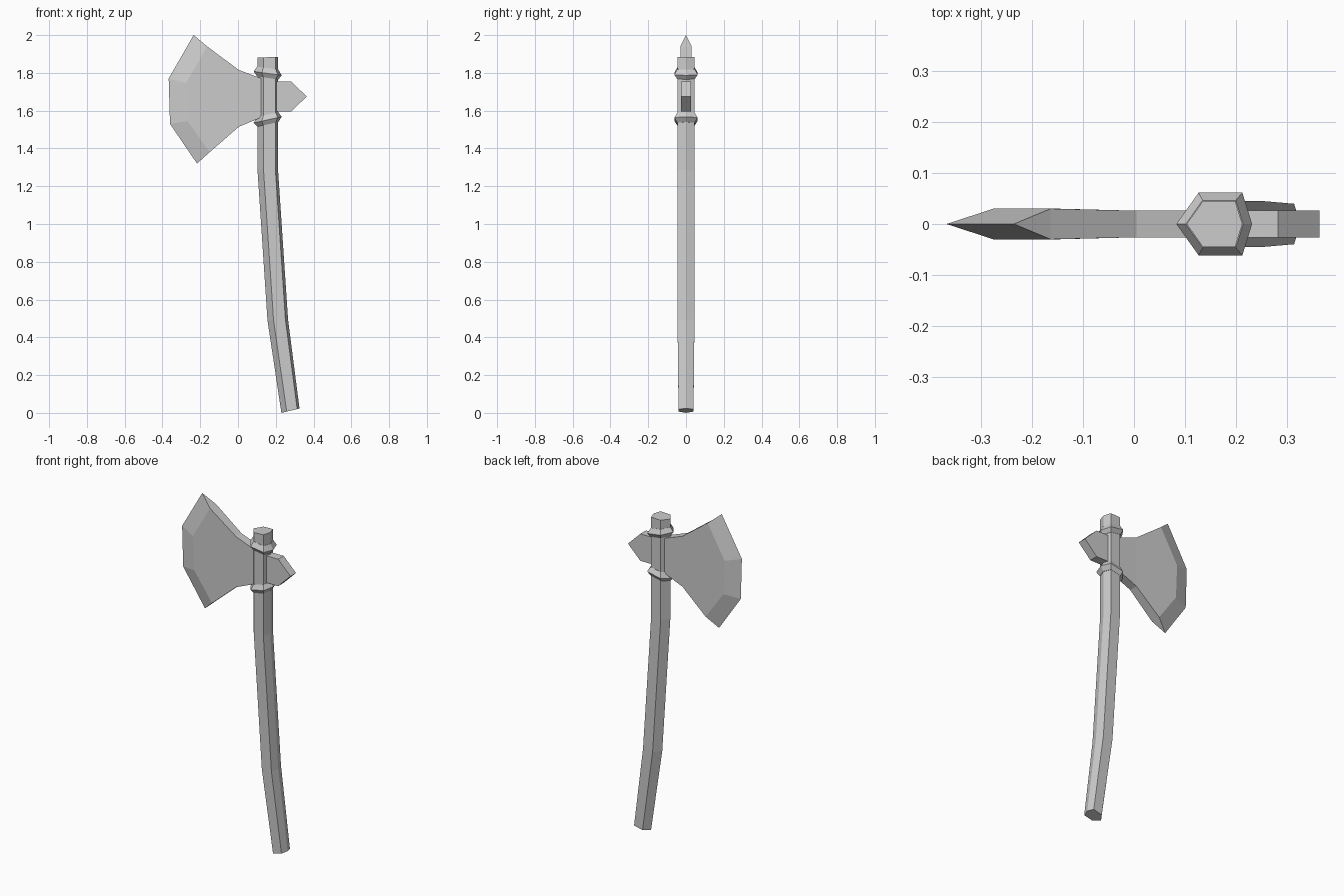
import bpy, bmesh

if "Cube" in bpy.data.objects:
    bpy.data.objects.remove(bpy.data.objects["Cube"])

# Uneven hexagon shared by the shaft and its collars (x, y offsets)
HEX = [(-.056, 0), (-.024, -.045), (.039, -.045), (.053, 0), (.039, .045), (-.024, .045)]


def finish(name, bm):
    bmesh.ops.recalc_face_normals(bm, faces=bm.faces[:])
    mesh = bpy.data.meshes.new(name)
    bm.to_mesh(mesh)
    bm.free()
    obj = bpy.data.objects.new(name, mesh)
    bpy.context.collection.objects.link(obj)
    return obj


def hex_loft(name, sections):
    """Loft the hexagon through (centre x, centre z, scale, slope) sections."""
    bm = bmesh.new()
    rings = [[bm.verts.new((cx + x * s, y * s, cz + x * s * slope)) for x, y in HEX]
             for cx, cz, s, slope in sections]
    for a, b in zip(rings, rings[1:]):
        for i in range(6):
            j = (i + 1) % 6
            bm.faces.new((a[i], a[j], b[j], b[i]))
    bm.faces.new(rings[0])
    bm.faces.new(rings[-1])
    return finish(name, bm)


# Bent wooden shaft
hex_loft("shaft", [(.279, .012, .88, .24), (.212, .492, 1, .03),
                   (.159, 1.287, 1, -.03), (.159, 1.883, 1, .04)])

# Collars above and below the head
for name, z, slope in (("lower_collar", 1.552, .22), ("upper_collar", 1.797, -.14)):
    hex_loft(name, [(.159, z - .024, 1.03, slope), (.159, z, 1.36, slope),
                    (.159, z + .028, 1.03, slope)])

# Blade: flat cheeks, then a bevel running to the sharp edge at y = 0
hub = [(.16, 1.565), (.125, 1.565), (.005, 1.515)]
hub_top = [(.005, 1.815), (.125, 1.77), (.16, 1.77)]
bevel = [(-.15, 1.38), (-.267, 1.545), (-.275, 1.745), (-.163, 1.94)]
edge = [(-.217, 1.32), (-.36, 1.53), (-.367, 1.77), (-.235, 2.0)]
bm = bmesh.new()
sharp = [bm.verts.new((x, 0, z)) for x, z in edge]
sides = []
for s in (-1, 1):
    low = [bm.verts.new((x, s * .026, z)) for x, z in hub]
    mid = [bm.verts.new((x, s * .03, z)) for x, z in bevel]
    top = [bm.verts.new((x, s * .026, z)) for x, z in hub_top]
    bm.faces.new([low[2]] + mid + [top[0]])
    bm.faces.new((low[1], low[2], top[0], top[1]))
    bm.faces.new((low[0], low[1], top[1], top[2]))
    for i in range(3):
        bm.faces.new((mid[i], sharp[i], sharp[i + 1], mid[i + 1]))
    sides.append((low + mid[:1], mid[-1:] + top))
(low_a, top_a), (low_b, top_b) = sides
for a, b in ((low_a, low_b), (top_a, top_b)):
    for i in range(3):
        bm.faces.new((a[i], a[i + 1], b[i + 1], b[i]))
bm.faces.new((low_a[-1], sharp[0], low_b[-1]))
bm.faces.new((top_a[0], sharp[-1], top_b[0]))
bm.faces.new((low_a[0], low_b[0], top_b[-1], top_a[-1]))
finish("blade", bm)

# Back spike: a pointed slab
spike = [(.17, 1.595), (.282, 1.595), (.363, 1.675), (.282, 1.755), (.17, 1.755)]
bm = bmesh.new()
face = bm.faces.new([bm.verts.new((x, -.026, z)) for x, z in spike])
out = bmesh.ops.extrude_face_region(bm, geom=[face], use_keep_orig=True)
bmesh.ops.translate(bm, vec=(0, .052, 0),
                    verts=[g for g in out["geom"] if isinstance(g, bmesh.types.BMVert)])
finish("back_spike", bm)
